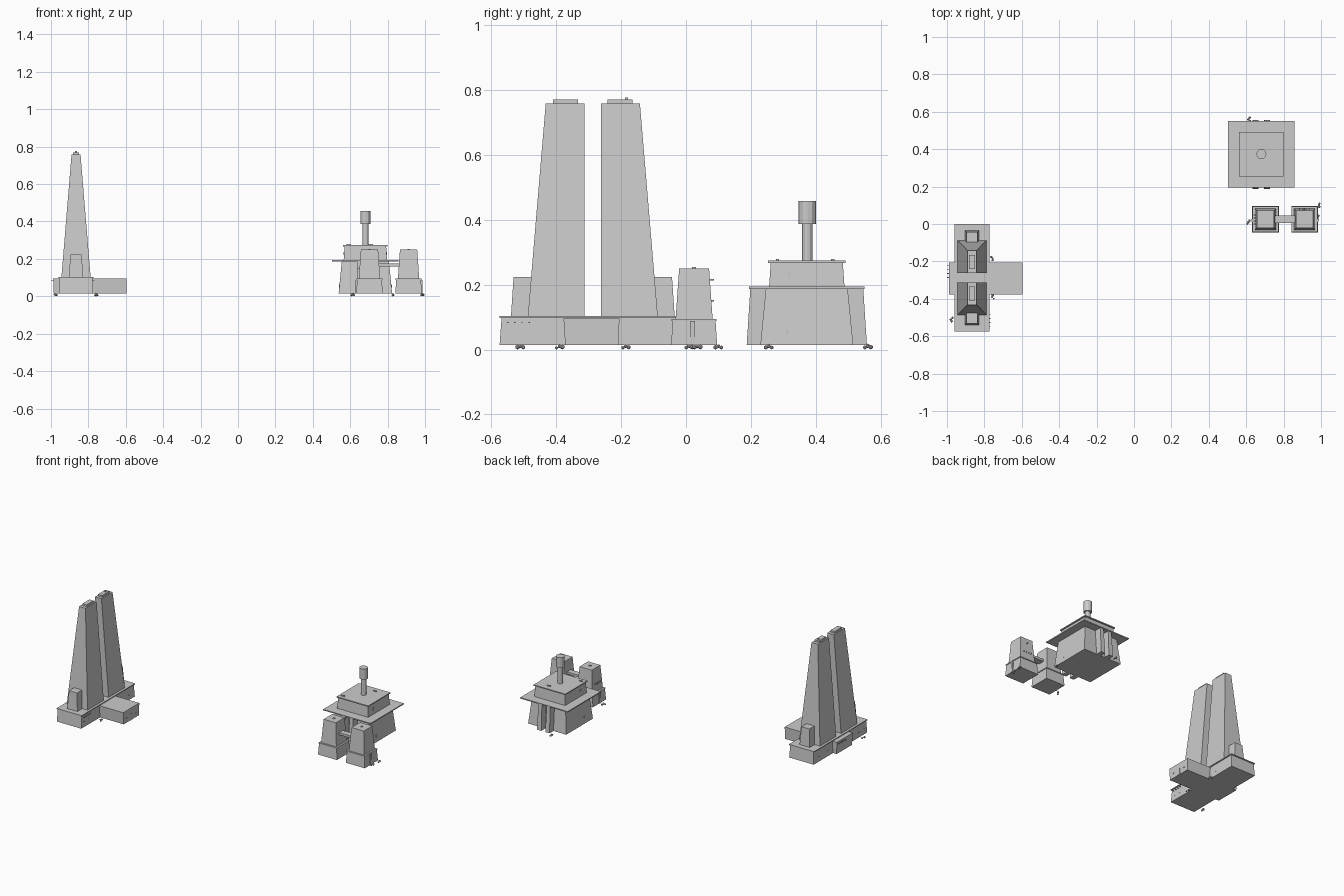
import bpy, bmesh, random

if "Cube" in bpy.data.objects:
    bpy.data.objects.remove(bpy.data.objects["Cube"])

random.seed(3)
GROUND = 0.014


def frustum(name, low, high, z0, z1):
    """Four-sided block between two rectangles (x0, x1, y0, y1)."""
    bm = bmesh.new()
    rings = []
    for (x0, x1, y0, y1), z in ((low, z0), (high, z1)):
        rings.append([bm.verts.new(p) for p in ((x0, y0, z), (x1, y0, z), (x1, y1, z), (x0, y1, z))])
    a, b = rings
    bm.faces.new(a[::-1])
    bm.faces.new(b)
    for i in range(4):
        j = (i + 1) % 4
        bm.faces.new((a[i], a[j], b[j], b[i]))
    me = bpy.data.meshes.new(name)
    bm.to_mesh(me)
    bm.free()
    ob = bpy.data.objects.new(name, me)
    bpy.context.collection.objects.link(ob)
    return ob


def box(name, rect, z0, z1):
    return frustum(name, rect, rect, z0, z1)


def sq(cx, cy, hx, hy=None):
    hy = hx if hy is None else hy
    return (cx - hx, cx + hx, cy - hy, cy + hy)


def cylinder(name, x, y, z0, z1, r):
    bpy.ops.mesh.primitive_cylinder_add(vertices=12, radius=r, depth=z1 - z0,
                                        location=(x, y, (z0 + z1) / 2))
    bpy.context.object.name = name


# ---- Twin tower hall: podium, roof slab and crossing wing
AX, AY = -0.866, -0.287
frustum("hall_podium", sq(AX, AY, 0.092, 0.287), sq(AX, AY, 0.088, 0.281), GROUND, 0.097)
box("hall_slab", sq(AX, AY, 0.094, 0.287), 0.097, 0.103)
frustum("hall_wing", (-0.985, -0.597, -0.372, -0.208), (-0.988, -0.597, -0.377, -0.205), GROUND, 0.095)

# ---- Mirrored towers with vertical inner walls, caps and end stubs
for s in (-1, 1):
    def span(a, b):
        return tuple(sorted((AY + s * a, AY + s * b)))

    def rect(hx, a, b):
        return (AX - hx, AX + hx) + span(a, b)

    frustum("tall_tower", rect(0.078, 0.026, 0.2), rect(0.024, 0.026, 0.145), 0.103, 0.758)
    box("tower_cap", rect(0.016, 0.046, 0.122), 0.758, 0.77)
    frustum("end_stub", rect(0.038, 0.15, 0.252), rect(0.03, 0.15, 0.244), 0.103, 0.223)
box("cap_hatch", sq(AX, -0.183, 0.005), 0.77, 0.776)

# ---- Square hall with two tiers, overhanging slabs and wall fins
BX, BY = 0.681, 0.372
frustum("square_hall_lower", sq(BX, BY, 0.143), sq(BX, BY, 0.126), GROUND, 0.187)
box("square_hall_eaves", sq(BX, BY, 0.178), 0.187, 0.194)
frustum("square_hall_upper", sq(BX, BY, 0.116), sq(BX, BY, 0.111), 0.194, 0.267)
box("square_hall_roof", sq(BX, BY, 0.119), 0.267, 0.274)
for s in (-1, 1):
    for dx in (-0.031, 0.031):
        lo = sorted((BY + s * 0.1, BY + s * 0.185))
        hi = sorted((BY + s * 0.1, BY + s * 0.174))
        frustum("wall_fin", sq(BX + dx, 0, 0.016)[:2] + tuple(lo),
                sq(BX + dx, 0, 0.013)[:2] + tuple(hi), GROUND, 0.187)
for dx, dy in ((-0.09, -0.09), (0.03, 0.08)):
    box("roof_hatch", sq(BX + dx, BY + dy, 0.012, 0.005), 0.274, 0.279)
cylinder("roof_mast", BX, BY + 0.002, 0.274, 0.388, 0.016)
cylinder("mast_drum", BX, BY + 0.002, 0.386, 0.457, 0.027)

# ---- Pair of gate towers joined by a bridge
GY = 0.025
for gx, s in ((0.703, -1), (0.912, 1)):
    frustum("gate_base", sq(gx, GY, 0.071), sq(gx, GY, 0.066), GROUND, 0.088)
    box("gate_slab", sq(gx, GY, 0.069), 0.088, 0.094)
    frustum("gate_tower", sq(gx, GY, 0.057), sq(gx, GY, 0.046), 0.094, 0.25)
    box("gate_hatch", sq(gx, GY, 0.006), 0.25, 0.254)
    box("gate_buttress", sq(gx + s * 0.069, GY - 0.005, 0.005, 0.008), GROUND, 0.088)
box("gate_bridge", (0.745, 0.87, 0.006, 0.046), 0.16, 0.175)
box("flag_pole", sq(0.912, 0.077, 0.002, 0.009), 0.213, 0.217)

# ---- Small beam ends poking out of the walls
for i in range(4):
    for x, y, z in ((-0.774, -0.549 + i * 0.022, 0.083), (-0.993, -0.22 - i * 0.022, 0.083),
                    (0.646, 0.0 + i * 0.016, 0.15)):
        box("beam_end", sq(x, y, 0.007, 0.002), z - 0.002, z + 0.002)
    box("beam_end", sq(0.885 + i * 0.018, 0.077, 0.002, 0.009), 0.148, 0.152)

# ---- Narrow windows and doors set slightly proud of the walls
for y in (-0.54, -0.49, -0.15, -0.06):
    for s in (-1, 1):
        box("podium_window", sq(AX + s * 0.089, y, 0.003, 0.005), 0.044, 0.05)
for y in (-0.34, -0.24):
    box("wing_window", sq(-0.597, y, 0.002, 0.005), 0.044, 0.05)
box("wing_door", sq(-0.597, -0.289, 0.002, 0.011), GROUND, 0.057)
for s in (-1, 1):
    box("hall_window", sq(BX + s * 0.139, 0.312, 0.003, 0.005), 0.046, 0.062)
    box("hall_window", sq(BX + s * 0.113, 0.318, 0.003, 0.005), 0.22, 0.238)

# ---- Boulders around the footings
for x, y in ((-0.757, -0.185), (-0.755, -0.39), (-0.975, -0.51), (0.617, 0.56),
             (0.612, 0.01), (0.985, 0.1), (0.987, 0.035), (0.83, 0.255)):
    for k in range(3):
        r = random.uniform(0.005, 0.008)
        bpy.ops.mesh.primitive_ico_sphere_add(
            subdivisions=1, radius=r,
            location=(x + random.uniform(-0.007, 0.007), y + (k - 1) * 0.009, r + 0.004 * (k % 2)))
        bpy.context.object.name = "boulder"
